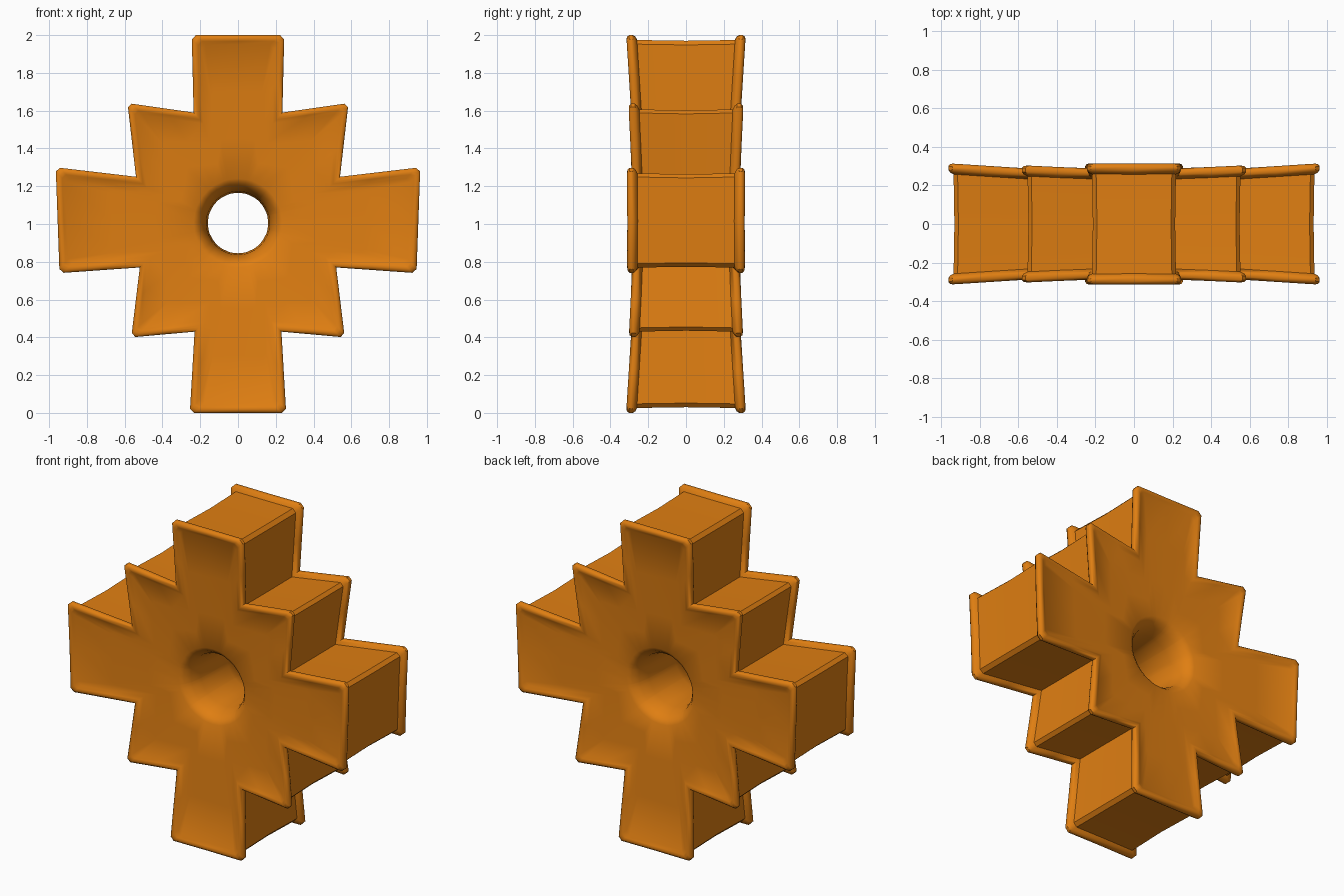
import bpy, bmesh, math
from mathutils import Vector

cube = bpy.data.objects.get("Cube")
if cube:
    bpy.data.objects.remove(cube, do_unlink=True)

# Material
orange = bpy.data.materials.new("orange")
orange.use_nodes = True
colour = (0.74, 0.21, 0.006, 1)
orange.diffuse_color = colour
bsdf = orange.node_tree.nodes["Principled BSDF"]
bsdf.inputs["Base Color"].default_value = colour
bsdf.inputs["Roughness"].default_value = 0.6

# Right half of the stepped cross outline (x, z), from top to bottom; mirrored for the left
half = [(0.245, 2), (0.235, 1.59), (0.585, 1.64), (0.54, 1.25), (0.965, 1.3),
        (0.945, 0.74), (0.52, 0.77), (0.565, 0.4), (0.23, 0.43), (0.255, 0)]
outline = [Vector(p) for p in half] + [Vector((-x, z)) for x, z in reversed(half)]
centre = Vector((0, 1.005))


def inset_outline(d):
    """Outline moved inward by d, with clipped outer corners and edge midpoints."""
    n = len(outline)
    pts, convex = [], []
    for i, p in enumerate(outline):
        a = (p - outline[i - 1]).normalized()
        b = (outline[(i + 1) % n] - p).normalized()
        na, nb = Vector((a.y, -a.x)), Vector((b.y, -b.x))
        pts.append(p + (na + nb) * d / (1 + na.dot(nb)))
        convex.append(a.x * b.y - a.y * b.x < 0)
    clipped = []
    for i, p in enumerate(pts):
        if convex[i]:
            for q in (pts[i - 1], pts[(i + 1) % n]):
                clipped.append(p + (q - p).normalized() * 0.022)
        else:
            clipped.append(p)
    result = []
    for i, p in enumerate(clipped):
        q = clipped[(i + 1) % len(clipped)]
        result.append(p)
        if (q - p).length > 0.2:
            result.append((p + q) / 2)
    return result


def face_depth(p):
    """The faces lean outward toward the arm tips."""
    return 0.25 + 0.065 * (p - centre).length


def ring(points, depth):
    return [Vector((p.x, depth(p), p.y)) for p in points]


# Outer wall and rounded rim
rings = []
for d, drop in [(0.026, 0.055), (0.008, 0.046), (0, 0.034), (0, 0.015),
                (0.008, 0.004), (0.02, 0), (0.032, 0.003), (0.05, 0.013)]:
    rings.append(ring(inset_outline(d), lambda p: face_depth(p) - drop))

# Dished face running in to the hole
inner = inset_outline(0.05)
def circle(r):
    return [centre + (p - centre).normalized() * r for p in inner]

lip = circle(0.235)
for t in (0.35, 0.7, 1):
    rings.append(ring([p.lerp(q, t) for p, q in zip(inner, lip)],
                      lambda p: face_depth(p) - 0.014))

# Flared hole
for r, y in [(0.21, 0.235), (0.185, 0.2), (0.168, 0.13)]:
    rings.append(ring(circle(r), lambda p: y))
hole_middle = ring(circle(0.16), lambda p: 0)
wall_middle = ring(inset_outline(0.03), lambda p: 0)
mirrored = [[Vector((v.x, -v.y, v.z)) for v in r] for r in reversed(rings)]
loop = [wall_middle] + rings + [hole_middle] + mirrored

# Join all rings into one closed body
bm = bmesh.new()
verts = [[bm.verts.new(v) for v in r] for r in loop]
for i, a in enumerate(verts):
    b = verts[(i + 1) % len(verts)]
    for j in range(len(a)):
        k = (j + 1) % len(a)
        bm.faces.new((a[j], a[k], b[k], b[j]))
bmesh.ops.recalc_face_normals(bm, faces=bm.faces)
mesh = bpy.data.meshes.new("stepped_cross_block")
bm.to_mesh(mesh)
bm.free()
mesh.materials.append(orange)
block = bpy.data.objects.new("stepped_cross_block", mesh)
bpy.context.collection.objects.link(block)
bpy.ops.object.select_all(action='DESELECT')
block.select_set(True)
bpy.context.view_layer.objects.active = block
bpy.ops.object.shade_smooth_by_angle(angle=math.radians(40))
